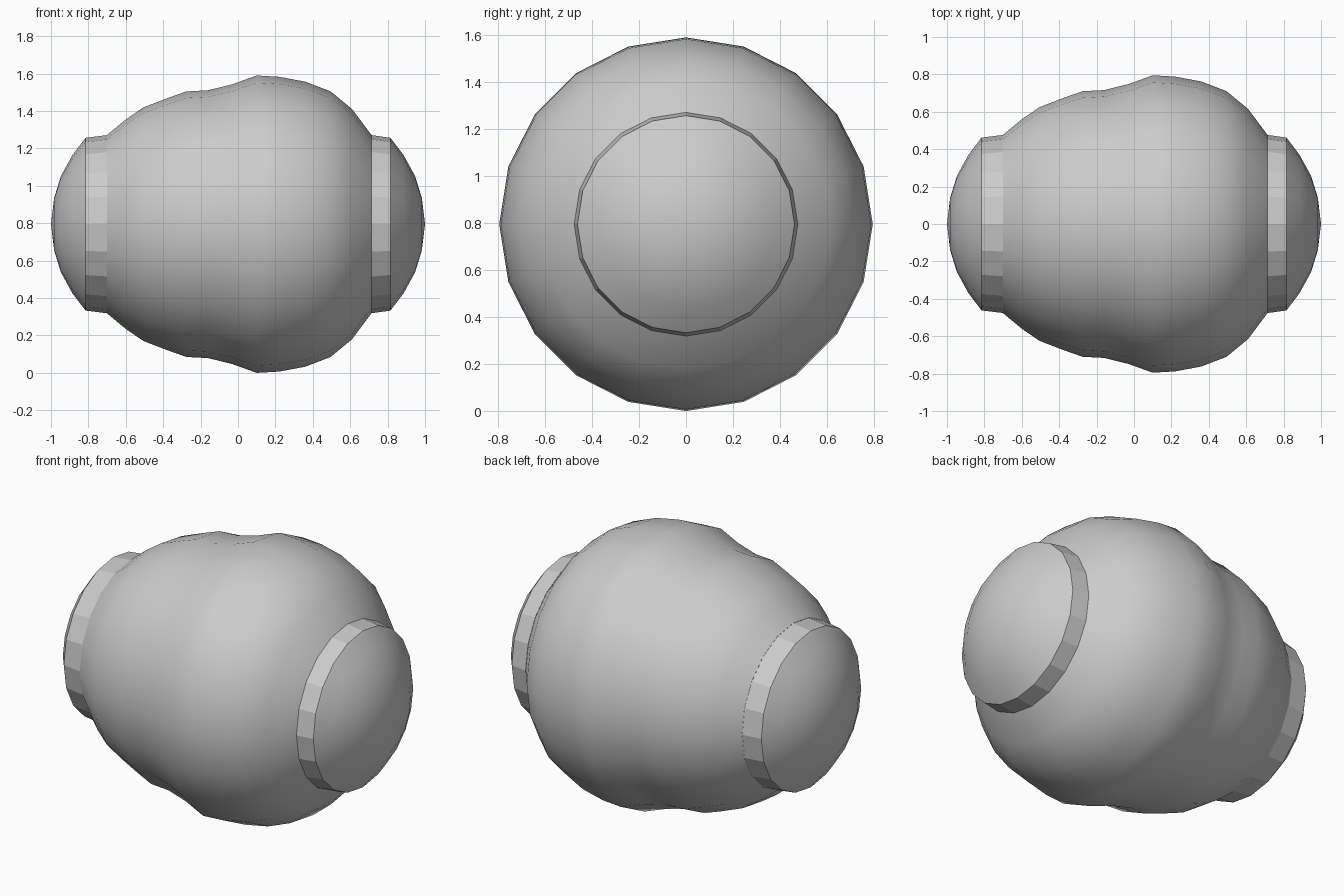
import bpy, bmesh, math

if "Cube" in bpy.data.objects:
    bpy.data.objects.remove(bpy.data.objects["Cube"])

SIDES = 20
AXIS_Z = 0.795


def lathe(name, profile, smooth):
    """Revolve (x, radius) points around the horizontal x axis."""
    bm = bmesh.new()
    rings = []
    for x, r in profile:
        if r == 0:
            rings.append([bm.verts.new((x, 0, AXIS_Z))] * SIDES)
            continue
        ring = []
        for i in range(SIDES):
            a = 2 * math.pi * i / SIDES
            ring.append(bm.verts.new((x, r * math.sin(a), AXIS_Z + r * math.cos(a))))
        rings.append(ring)
    for a, b in zip(rings, rings[1:]):
        for i in range(SIDES):
            j = (i + 1) % SIDES
            corners = list(dict.fromkeys((a[i], b[i], b[j], a[j])))
            bm.faces.new(corners).smooth = smooth
    # outward normals: face away from the body's centre
    bm.normal_update()
    for f in bm.faces:
        c = f.calc_center_median()
        c.z -= AXIS_Z
        if f.normal.dot(c) < 0:
            f.normal_flip()
    mesh = bpy.data.meshes.new(name)
    bm.to_mesh(mesh)
    bm.free()
    obj = bpy.data.objects.new(name, mesh)
    bpy.context.collection.objects.link(obj)
    return obj


# Rounded main body with a shallow waist left of the widest ring
lathe("body", [
    (-0.70, 0.477), (-0.60, 0.56), (-0.505, 0.625), (-0.38, 0.673),
    (-0.275, 0.71), (-0.16, 0.716), (-0.03, 0.748), (0.10, 0.795),
    (0.22, 0.788), (0.36, 0.762), (0.495, 0.71), (0.61, 0.615),
    (0.715, 0.475)], True)

# Faceted collars and domed end caps, one pair per end
for side, s, inner in (("left", -1, 0.70), ("right", 1, 0.715)):
    lathe(side + "_collar", [(s * inner, 0.476), (s * 0.815, 0.462)], False)
    lathe(side + "_end_cap", [
        (s * 0.815, 0.462), (s * 0.885, 0.37), (s * 0.947, 0.257),
        (s * 0.983, 0.14), (s * 1.0, 0)], True)
